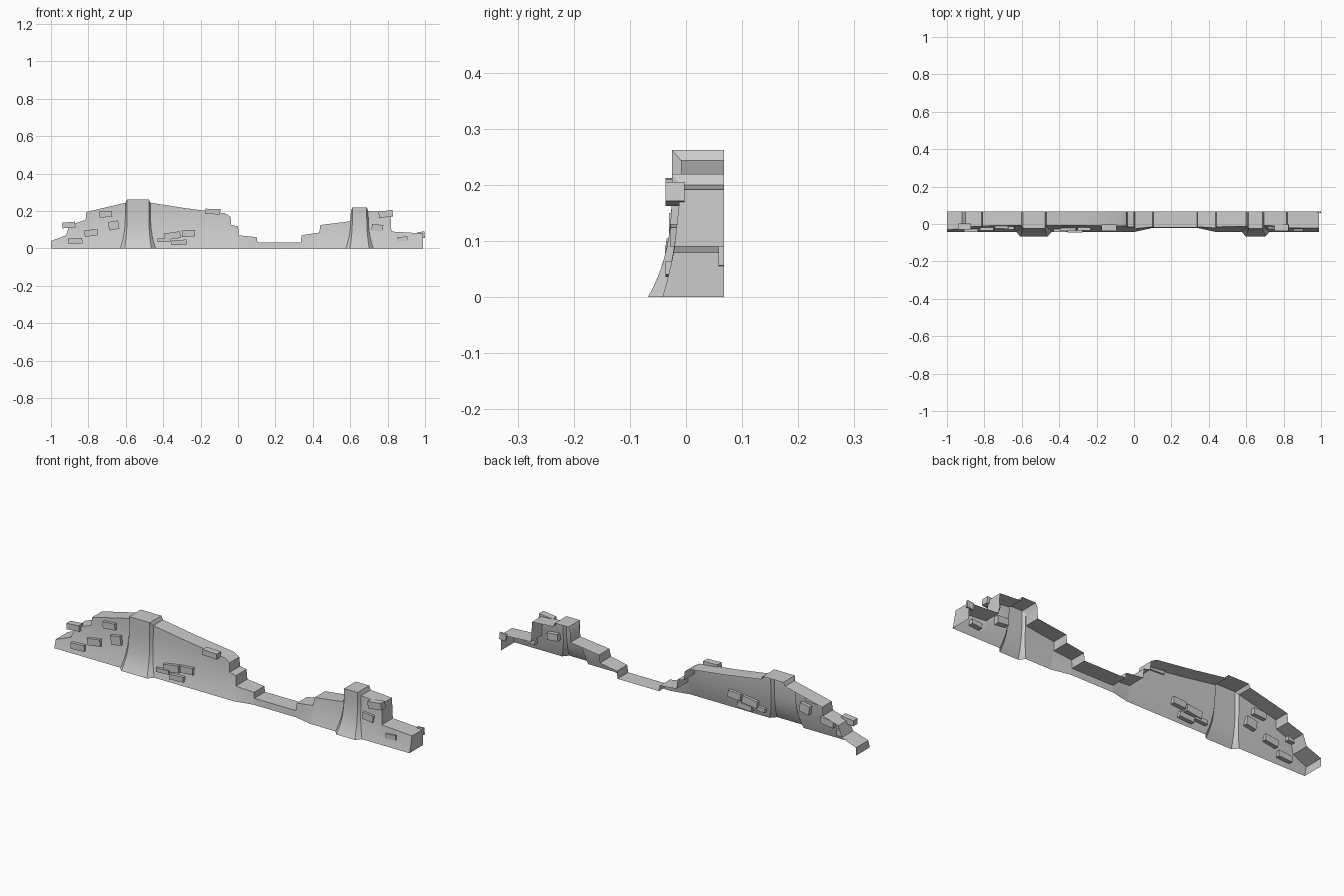
import bpy, bmesh, math
from mathutils import Matrix

if "Cube" in bpy.data.objects:
    bpy.data.objects.remove(bpy.data.objects["Cube"], do_unlink=True)

stone = bpy.data.materials.new("grey_stone")
stone.use_nodes = True
stone.diffuse_color = (0.6, 0.6, 0.6, 1)
stone.node_tree.nodes["Principled BSDF"].inputs["Base Color"].default_value = (0.6, 0.6, 0.6, 1)

BACK, ROWS, BLEND = 0.068, 9, 0.22


def make_object(name, bm):
    mesh = bpy.data.meshes.new(name)
    bm.to_mesh(mesh)
    bm.free()
    mesh.materials.append(stone)
    obj = bpy.data.objects.new(name, mesh)
    bpy.context.collection.objects.link(obj)
    return obj


def fade(z):
    return max(0, 1 - z / BLEND)


def front_y(z, kind):
    # battered face: steep buttress, plain wall or thin broken gap
    if kind == "buttress":
        return -0.025 - 0.043 * fade(z) ** 3
    foot = 0.012 if kind == "gap" else 0.033
    return -0.009 - foot * fade(z) ** 2


# Columns along the wall: x, top height, foot flare, kind
def wall(*points, kind="wall"):
    return [(x, z, 0, kind) for x, z in points]


def buttress(x, top, left, right, inner, outer, foot_in, foot_out):
    cols = []
    shoulder = top - 0.018
    if left < shoulder - 0.03:
        cols.append((x - outer - 0.003, left, -foot_out, "wall"))
    cols += [(x - outer, shoulder, -foot_out, "wall"),
             (x - inner, top, -foot_in, "buttress"),
             (x + inner, top, foot_in, "buttress"),
             (x + outer, right, foot_out, "wall")]
    return cols


columns = wall((-1, 0.04), (-0.92, 0.07), (-0.9, 0.125), (-0.815, 0.152), (-0.81, 0.195))
columns += buttress(-0.535, 0.262, 0.244, 0.244, 0.058, 0.067, 0.014, 0.028)
columns += wall((-0.28, 0.215), (-0.07, 0.188), (-0.04, 0.17), (-0.036, 0.125),
                (0, 0.118), (0.005, 0.07))
columns += wall((0.1, 0.06), (0.104, 0.032), (0.336, 0.032), (0.34, 0.07), kind="gap")
columns += wall((0.435, 0.085), (0.44, 0.125))
columns += buttress(0.65, 0.22, 0.145, 0.2, 0.038, 0.046, 0.014, 0.028)
columns += wall((0.815, 0.192), (0.82, 0.09), (0.99, 0.08))

# Open backed wall shell: front face, stepped top and end caps
bm = bmesh.new()
grid, rear = [], []
for x, top, flare, kind in columns:
    strip = []
    for r in range(ROWS):
        z = top * (r / (ROWS - 1)) ** 1.3
        strip.append(bm.verts.new((x + flare * fade(z) ** 3, front_y(z, kind), z)))
    grid.append(strip)
    rear.append(bm.verts.new((strip[-1].co.x, BACK, top)))
for c in range(len(grid) - 1):
    a, b = grid[c], grid[c + 1]
    for r in range(ROWS - 1):
        bm.faces.new((a[r], b[r], b[r + 1], a[r + 1]))
    bm.faces.new((a[-1], b[-1], rear[c + 1], rear[c]))
for c, flip in ((0, False), (-1, True)):
    low = bm.verts.new((rear[c].co.x, BACK, 0))
    loop = grid[c] + [rear[c], low]
    bm.faces.new(loop[::-1] if flip else loop)
shell = make_object("ruined_wall", bm)
bpy.context.view_layer.objects.active = shell
shell.select_set(True)
bpy.ops.object.shade_smooth_by_angle(angle=math.radians(25))


# Loose bricks: x, z, width, height, tilt in degrees
def brick(name, x, y, z, size, tilt):
    bm = bmesh.new()
    place = (Matrix.Translation((x, y, z)) @ Matrix.Rotation(math.radians(-tilt), 4, "Y")
             @ Matrix.Diagonal((*size, 1)))
    bmesh.ops.create_cube(bm, size=1, matrix=place)
    make_object(name, bm)


bricks = [
    (-0.905, 0.125, 0.07, 0.03, 5), (-0.87, 0.04, 0.075, 0.03, 3),
    (-0.785, 0.083, 0.072, 0.034, 8), (-0.707, 0.183, 0.068, 0.032, 4),
    (-0.665, 0.123, 0.055, 0.045, 10), (-0.35, 0.068, 0.085, 0.036, 8),
    (-0.265, 0.08, 0.07, 0.034, 4), (-0.395, 0.045, 0.07, 0.02, 3),
    (-0.315, 0.032, 0.08, 0.026, 3), (-0.135, 0.197, 0.08, 0.028, -2),
    (0.79, 0.184, 0.075, 0.034, 7), (0.745, 0.11, 0.06, 0.035, -6),
    (0.88, 0.05, 0.055, 0.024, 5),
]
for i, (x, z, w, h, tilt) in enumerate(bricks, 1):
    lift = 0.012 if z > 0.18 and x > -0.5 else 0
    depth = 0.034 if z > 0.1 else 0.03
    offset = 0.007 if x in (0.745, 0.88) else 0.002
    brick(f"brick_{i:02d}", x, front_y(z, "wall") - lift + offset, z, (w, depth, h), tilt)
brick("end_brick", 0.98, 0.063, 0.072, (0.036, 0.01, 0.034), 5)
